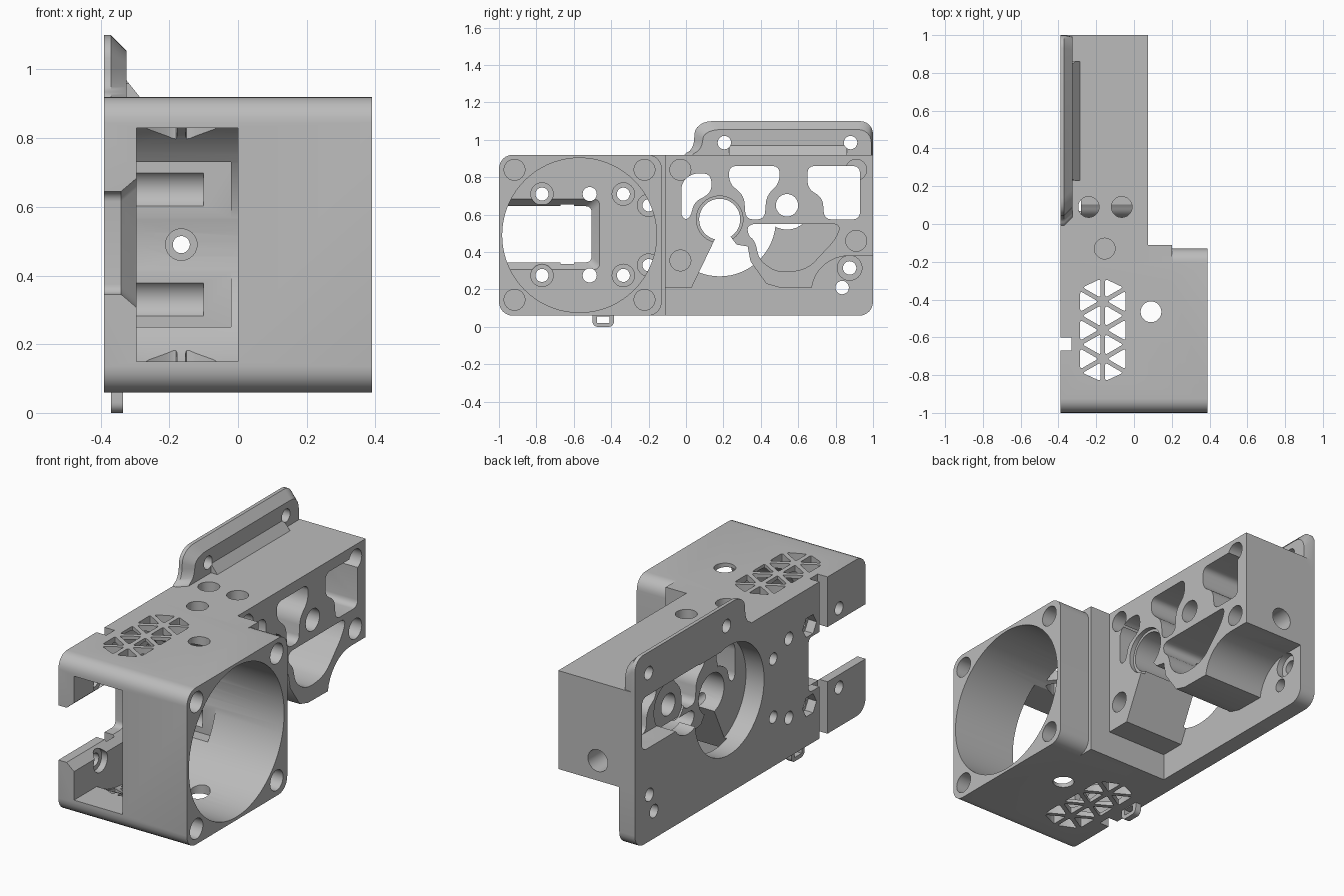
import bpy, bmesh, math
from mathutils import Vector

if "Cube" in bpy.data.objects:
    bpy.data.objects.remove(bpy.data.objects["Cube"])

grey = bpy.data.materials.new("plain grey")
grey.diffuse_color = (0.5, 0.5, 0.5, 1)
grey.use_nodes = True
grey.node_tree.nodes["Principled BSDF"].inputs["Base Color"].default_value = grey.diffuse_color

PLACE = {'x': lambda p, t: (t, p[0], p[1]),
         'y': lambda p, t: (p[0], t, p[1]),
         'z': lambda p, t: (p[0], p[1], t)}


def loft(name, axis, loops):
    """Solid through a list of (outline, position along axis)."""
    bm = bmesh.new()
    rings = [[bm.verts.new(PLACE[axis](p, t)) for p in pts] for pts, t in loops]
    n = len(rings[0])
    for a, b in zip(rings, rings[1:]):
        for i in range(n):
            bm.faces.new((a[i], a[(i + 1) % n], b[(i + 1) % n], b[i]))
    bm.faces.new(rings[0])
    bm.faces.new(rings[-1])
    bmesh.ops.recalc_face_normals(bm, faces=bm.faces)
    me = bpy.data.meshes.new(name)
    bm.to_mesh(me)
    bm.free()
    ob = bpy.data.objects.new(name, me)
    bpy.context.collection.objects.link(ob)
    me.materials.append(grey)
    return ob


def prism(name, axis, pts, a, b):
    return loft(name, axis, [(pts, a), (pts, b)])


def rect(u0, v0, u1, v1):
    return [(u0, v0), (u1, v0), (u1, v1), (u0, v1)]


def circle(u, v, r, n=32):
    return [(u + r * math.cos(2 * math.pi * i / n), v + r * math.sin(2 * math.pi * i / n)) for i in range(n)]


def rounded(pts, r, seg=6):
    """Round outline corners; r is one radius or one per corner."""
    out = []
    for i, p in enumerate(pts):
        ri = r[i] if isinstance(r, (list, tuple)) else r
        p, a, b = Vector(p), Vector(pts[i - 1]), Vector(pts[(i + 1) % len(pts)])
        if ri == 0:
            out.append(tuple(p))
            continue
        s = p + (a - p).normalized() * min(ri, (a - p).length * 0.45)
        e = p + (b - p).normalized() * min(ri, (b - p).length * 0.45)
        w = 0.75  # conic weight close to a circular arc
        for k in range(seg + 1):
            t = k / seg
            c0, c1, c2 = (1 - t) ** 2, 2 * w * t * (1 - t), t * t
            out.append(tuple((s * c0 + p * c1 + e * c2) / (c0 + c1 + c2)))
    return out


def combine(ob, other, op):
    m = ob.modifiers.new(op.lower(), 'BOOLEAN')
    m.operation, m.solver, m.object = op, 'EXACT', other
    bpy.context.view_layer.objects.active = ob
    bpy.ops.object.modifier_apply(modifier=m.name)
    bpy.data.objects.remove(other)


def cut(axis, pts, a, b):
    combine(body, prism("cutter", axis, pts, a, b), 'DIFFERENCE')


# Fan housing
body = prism("extruder_housing", 'x', rounded(rect(-1, .06, -.13, .92), .075), -.39, .39)

# Bridge between the fan housing and the drive block
combine(body, prism("bridge", 'x', rect(-.3, .06, -.11, .92), -.39, .2), 'UNION')

# Drive block with a notched underside
arc = [(.87 + .2 * math.cos(t), .18 + .2 * math.sin(t))
       for t in [math.radians(172 - 82 * i / 8) for i in range(9)]]
block = [(-.2, .21), (.03, .21), (.16, .48), (.24, .48), (.27, .44), (.33, .43),
         (.345, .35), (.43, .23), (.5, .21)] + arc + [(1, .38), (1, .92), (-.2, .92)]
combine(body, prism("drive_block", 'x', block, -.39, .075), 'UNION')

# Mounting plate
combine(body, prism("plate", 'x', rounded(rect(-.5, .06, 1, .92), [0, .075, 0, 0]), -.39, -.295), 'UNION')

# Raised tab with chamfered rim, and the rib behind it
def tab_outline(d):
    return rounded([(-.02 + d, .85), (-.02 + d, .92), (.04 + d, .95), (.05 + d, 1.1 - d),
                    (1 - d * .2, 1.1 - d), (1 - d * .2, .85)], [0, .05, .05, .09, .07, 0])


combine(body, loft("tab", 'x', [(tab_outline(0), -.39), (tab_outline(0), -.37),
                               (tab_outline(.045), -.325)]), 'UNION')
combine(body, prism("tab_rib", 'y', [(-.36, .88), (-.27, .9), (-.33, .975), (-.36, .975)], .23, .86), 'UNION')

# Tie loop below the plate
combine(body, prism("tie_loop", 'x', rounded(rect(-.5, .0, -.385, .09), [.03, .03, 0, 0]), -.37, -.335), 'UNION')
cut('x', rect(-.475, .022, -.41, .055), -.45, -.3)

# Fan bore, front window and heatsink pocket
cut('x', circle(-.57, .49, .413, 72), -.295, .5)
cut('y', rect(-.295, .15, 0, .83), -1.1, -.8)
cut('y', rect(-.295, .25, -.02, .73), -.5, -.165)

# Cable slot through the plate, wider on the inside
slot = [rounded(rect(-1.1, .5 - h, y, .49 + h), [0, .03, .03, 0]) for h, y in ((.155, -.505), (.195, -.46))]
combine(body, loft("slot", 'x', [(slot[0], -.45), (slot[0], -.34), (slot[1], -.293), (slot[1], -.28)]), 'DIFFERENCE')
cut('z', rect(-.45, -.67, -.33, -.6), -.1, 1)

# Plate screw holes and counterbores
for z in (.275, .71):
    for y in (-.77, -.335):
        cut('x', circle(y, z, .035, 20), -.45, -.2)
        cut('x', circle(y, z, .06, 24), -.33, -.2)
    cut('x', circle(-.515, z, .038, 20), -.45, -.2)
    cut('x', circle(-.515, z, .06, 6), -.45, -.34)
for z in (.33, .65):
    cut('x', circle(-.2, z, .033, 20), -.45, -.2)
    cut('x', circle(-.2, z, .06, 24), -.33, -.1)

# Fan corner screw holes
for y in (-.917, -.222):
    for z in (.145, .84):
        cut('x', circle(y, z, .056, 24), .15, .5)

# Triangular vent grille in top and bottom walls
cx, step, w = -.165, .152, .132
tris = []
for s in (-1, 1):
    for k in range(3):
        y = -.41 - step * k
        tris.append([(cx, y), (cx + s * w, y + step / 2), (cx + s * w, y - step / 2)])
    for k in range(-1, 3):
        y = -.41 - step * k
        tris.append([(cx, max(y - step, -.85)), (cx, min(y, -.272)), (cx + s * w, y - step / 2)])
for t in tris:
    c = sum((Vector(p) for p in t), Vector((0, 0))) / 3
    small = [tuple(c + (Vector(p) - c) * .72) for p in t]
    cut('z', rounded(small, .012, 2), -.1, .3)
    cut('z', rounded(small, .012, 2), .68, 1.2)

# Vertical holes from the top
cut('z', circle(.09, -.465, .055), -.1, 1.2)
cut('z', circle(-.155, -.13, .055), .75, 1.2)
for x in (-.24, -.065):
    cut('z', circle(x, .09, .055), .7, 1.2)

# Motor and gear recess in the plate
cut('x', circle(.18, .57, .3, 64), -.45, -.28)
cut('x', circle(.54, .65, .13), -.45, -.27)
cut('x', rounded(rect(.42, .575, .94, .865), .04), -.45, -.275)

# Windows through the drive block
cut('x', circle(.18, .575, .11), -.45, .2)
cut('x', circle(.18, .575, .125), .05, .2)
cut('x', circle(.54, .65, .06), -.45, .2)
windows = [
    [(-.025, .58), (.02, .575), (.045, .67), (.11, .7), (.14, .74), (.13, .82), (.03, .82), (-.025, .77)],
    [(.23, .86), (.5, .86), (.5, .77), (.43, .7), (.42, .575), (.32, .575), (.31, .7), (.23, .77)],
    [(.65, .86), (.93, .86), (.93, .575), (.74, .575), (.73, .69), (.65, .74)]]
for pts in windows:
    cut('x', rounded(pts, .035, 4), -.45, .2)
cut('x', rounded([(.33, .55), (.83, .55), (.8, .47), (.66, .32), (.58, .295), (.48, .295),
                  (.39, .36), (.37, .46), (.33, .49)], .04, 4), -.295, .2)

# Drive block screw holes, tab holes and lower plate holes
for y, z in ((-.03, .84), (.91, .84), (-.03, .355), (.91, .46)):
    cut('x', circle(y, z, .056, 24), -.1, .2)
for y, z in ((.205, .985), (.88, .985), (.835, .21), (.875, .315)):
    cut('x', circle(y, z, .036, 20), -.45, -.2)
cut('x', circle(.875, .315, .066, 24), -.33, -.2)

# Filament path and coupling sockets
cut('y', circle(-.165, .49, .025, 20), -.3, 1.1)
cut('y', circle(-.165, .49, .046, 24), -.2, -.13)
cut('y', circle(-.165, .49, .06, 24), .86, 1.1)

bpy.ops.object.select_all(action='DESELECT')
body.select_set(True)
bpy.context.view_layer.objects.active = body
bpy.ops.object.shade_smooth_by_angle(angle=math.radians(30))
